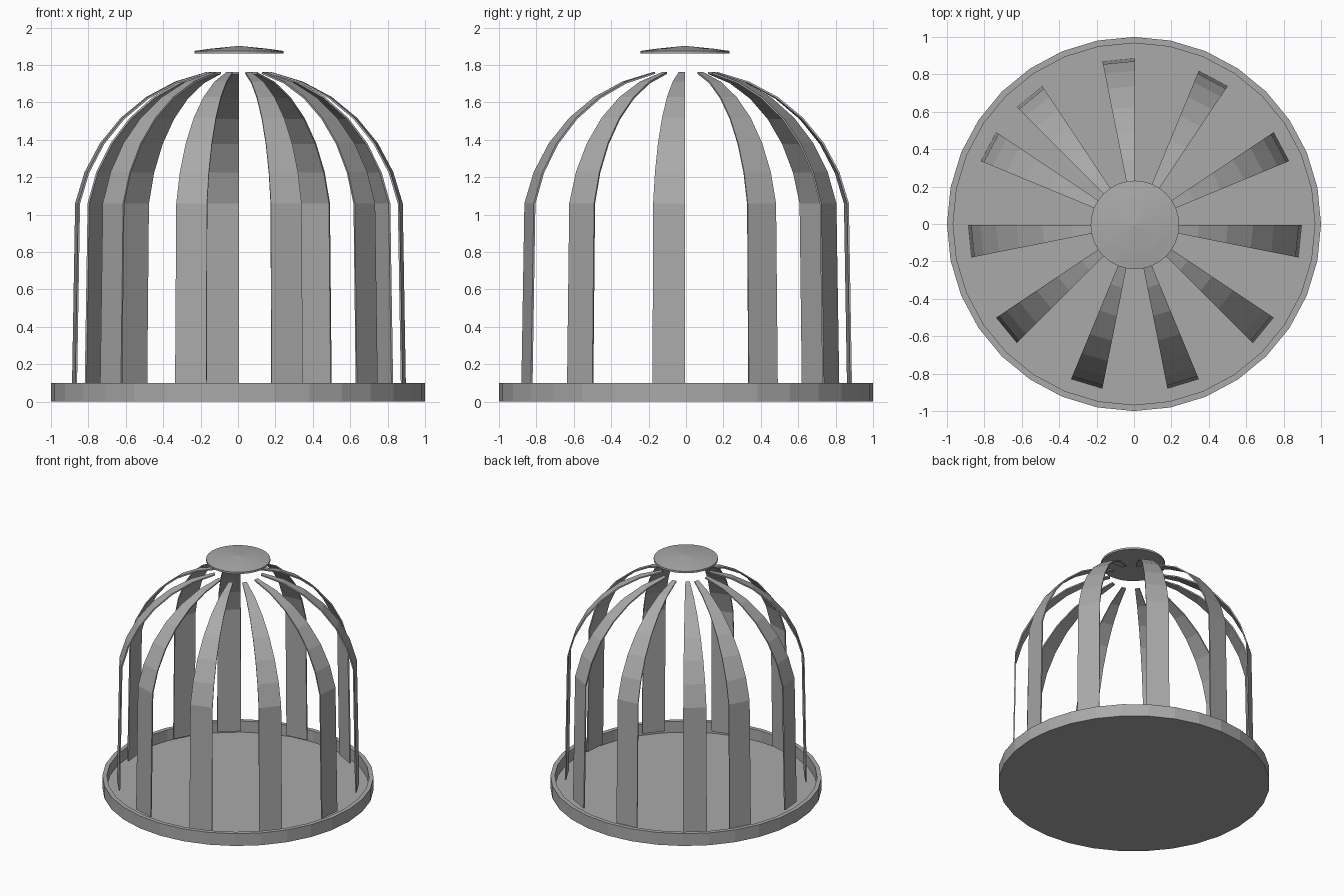
import bpy
import bmesh
import math

if "Cube" in bpy.data.objects:
    bpy.data.objects.remove(bpy.data.objects["Cube"])

SIDES = 32
STEP = 2 * math.pi / SIDES
CX, CY = 0.005, -0.005      # centre of the ribs and cap

grey = bpy.data.materials.new("plain grey")
grey.diffuse_color = (0.4, 0.4, 0.4, 1)
grey.use_nodes = True
grey.node_tree.nodes["Principled BSDF"].inputs["Base Color"].default_value = grey.diffuse_color


def finish(name, bm):
    bmesh.ops.recalc_face_normals(bm, faces=bm.faces)
    mesh = bpy.data.meshes.new(name)
    bm.to_mesh(mesh)
    bm.free()
    mesh.materials.append(grey)
    obj = bpy.data.objects.new(name, mesh)
    bpy.context.collection.objects.link(obj)
    return obj


def lathe(name, profile, cx=0, cy=0):
    """Spin a (radius, height) profile around a vertical axis."""
    bm = bmesh.new()
    verts = [bm.verts.new((cx + r, cy, z)) for r, z in profile]
    edges = [bm.edges.new(pair) for pair in zip(verts, verts[1:])]
    bmesh.ops.spin(bm, geom=verts + edges, cent=(cx, cy, 0), axis=(0, 0, 1),
                   angle=2 * math.pi, steps=SIDES, use_duplicate=False)
    bmesh.ops.remove_doubles(bm, verts=bm.verts, dist=0.0005)
    return finish(name, bm)


# Shallow tray with a raised rim
lathe("base_tray", [(0, 0.01), (0.967, 0.01), (0.967, 0.1),
                    (1, 0.1), (1, 0), (0, 0)])

# Low conical cap floating above the ribs
lathe("top_cap", [(0, 1.902), (0.15, 1.887), (0.237, 1.875),
                  (0.237, 1.86), (0, 1.86)], CX, CY)

# Rib outline: straight leg, then a quarter circle cut short of the pole
R, Z0, THICK = 0.893, 0.886, 0.01
outer = [(R, 0.06)] + [(R * math.cos(i * STEP), Z0 + R * math.sin(i * STEP))
                       for i in range(1, 8)]
inner = [(R - THICK, 0.06)] + [((R - THICK) * math.cos(i * STEP),
                                Z0 + (R - THICK) * math.sin(i * STEP))
                               for i in range(1, 8)]

# Ribs fill eleven of the thirty-two segments
for slot in (2, 5, 8, 11, 13, 16, 19, 22, 25, 28, 31):
    bm = bmesh.new()
    rows = []
    for (ro, zo), (ri, zi) in zip(outer, inner):
        row = []
        for r, z, k in ((ro, zo, slot), (ro, zo, slot + 1),
                        (ri, zi, slot + 1), (ri, zi, slot)):
            a = k * STEP
            row.append(bm.verts.new((CX + r * math.cos(a),
                                     CY + r * math.sin(a), z)))
        rows.append(row)
    for low, high in zip(rows, rows[1:]):
        for j in range(4):
            n = (j + 1) % 4
            bm.faces.new((low[j], low[n], high[n], high[j]))
    bm.faces.new(rows[0])
    bm.faces.new(rows[-1])
    finish(f"cage_rib_{slot}", bm)
